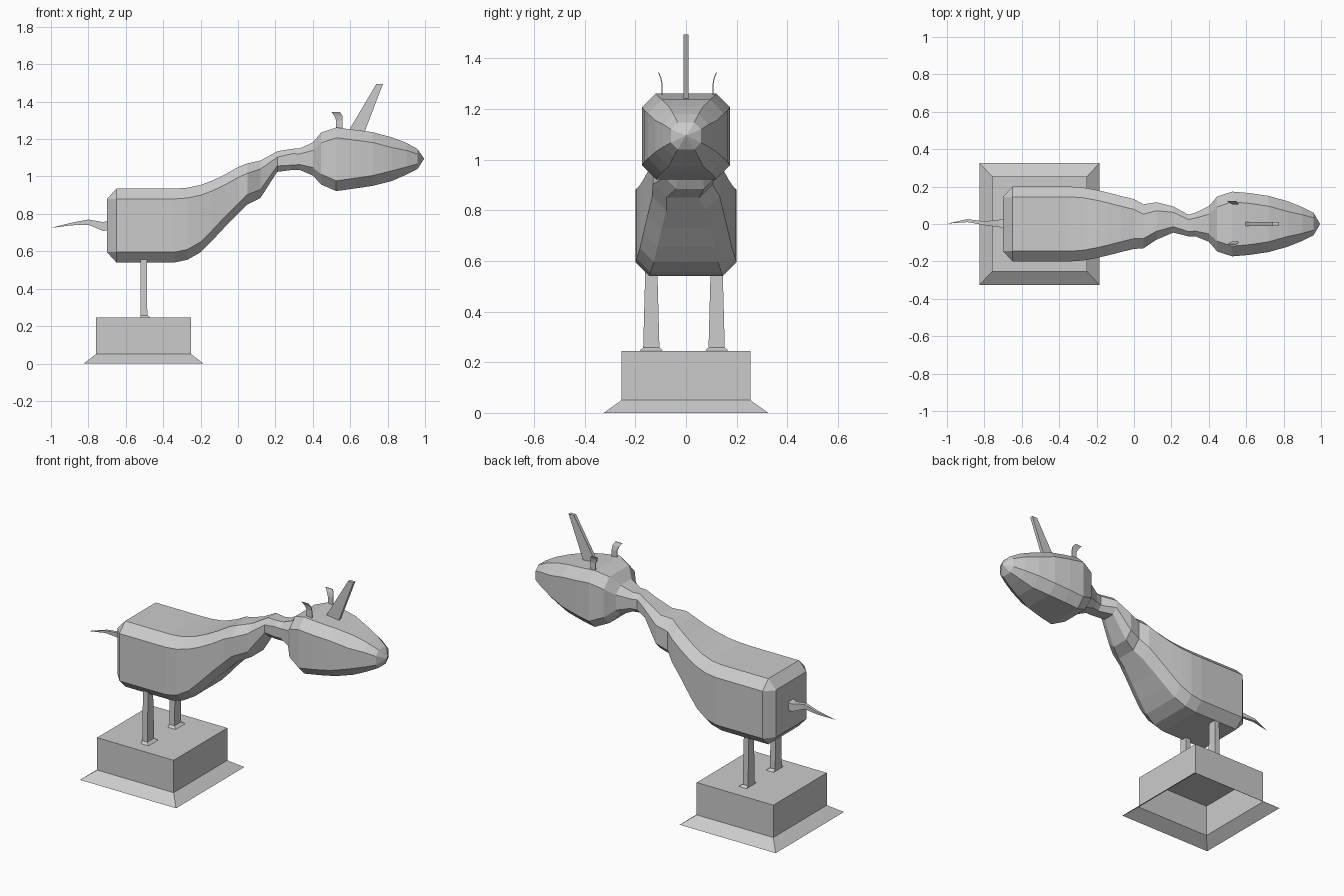
import bpy
from mathutils import Vector

if "Cube" in bpy.data.objects:
    bpy.data.objects.remove(bpy.data.objects["Cube"])


def make(name, verts, faces):
    me = bpy.data.meshes.new(name)
    me.from_pydata(verts, [], faces)
    me.update()
    ob = bpy.data.objects.new(name, me)
    bpy.context.collection.objects.link(ob)
    return ob


def loft(name, rings, tip=None, cap_start=True, cap_end=True):
    n = len(rings[0])
    verts = [p for r in rings for p in r]
    faces = []
    for k in range(len(rings) - 1):
        for i in range(n):
            j = (i + 1) % n
            faces.append((k * n + i, k * n + j, (k + 1) * n + j, (k + 1) * n + i))
    last = (len(rings) - 1) * n
    if cap_start:
        faces.append(tuple(reversed(range(n))))
    if tip:
        verts.append(tip)
        faces += [(last + i, last + (i + 1) % n, len(verts) - 1) for i in range(n)]
    elif cap_end:
        faces.append(tuple(range(last, last + n)))
    return make(name, verts, faces)


def section(x, cy, h, zb, zt, c=None):
    # chamfered rectangle facing +x
    if c is None:
        c = min(0.055, 0.45 * h, 0.4 * (zt - zb))
    cz = min(c, 0.3 * (zt - zb))
    return [(x, cy - h + c, zb), (x, cy + h - c, zb), (x, cy + h, zb + cz), (x, cy + h, zt - cz),
            (x, cy + h - c, zt), (x, cy - h + c, zt), (x, cy - h, zt - cz), (x, cy - h, zb + cz)]


def rect(x0, x1, y0, y1, z):
    return [(x0, y0, z), (x1, y0, z), (x1, y1, z), (x0, y1, z)]


# Body, neck and head: x, centre y, half width, bottom z, top z
profile = [
    (-.65, 0, .20, .54, .935), (-.34, 0, .20, .54, .935), (-.27, 0, .195, .555, .94),
    (-.20, 0, .182, .595, .955), (-.14, 0, .168, .655, .977), (-.07, 0, .15, .73, 1.01),
    (0, 0, .133, .80, 1.05), (.05, -.013, .118, .85, 1.07), (.12, .016, .10, .885, 1.085),
    (.21, .024, .07, 1.025, 1.135), (.29, -.008, .058, 1.035, 1.148), (.33, -.003, .064, 1.035, 1.15),
    (.40, 0, .095, 1.005, 1.182), (.445, 0, .147, .957, 1.235), (.525, 0, .173, .922, 1.262),
    (.62, 0, .165, .935, 1.25), (.72, 0, .15, .95, 1.237), (.82, 0, .122, .975, 1.21),
    (.90, 0, .09, 1.01, 1.18), (.96, 0, .06, 1.04, 1.147),
]
rings = [section(-.70, 0, .145, .595, .88, 0.002)] + [section(*p) for p in profile]
loft("body_and_head", rings, tip=(.995, 0, 1.095))

# Tail: tapering kinked spike
tail = []
for x, y, z, ry, rz in [(-.69, 0, .74, .028, .025), (-.72, .003, .732, .02, .024),
                        (-.80, .004, .756, .01, .014), (-.89, .018, .746, .008, .007)]:
    tail.append([(x, y - ry, z - rz), (x, y + ry, z - rz), (x, y + ry, z + rz), (x, y - ry, z + rz)])
loft("tail", [list(reversed(r)) for r in reversed(tail)][::-1] and tail[:], tip=(-1.0, .002, .725))

# Horn: flat tapered bar
horn = [[(.58, -.01, 1.225), (.67, -.01, 1.22), (.67, .01, 1.22), (.58, .01, 1.225)],
        [(.74, -.01, 1.495), (.775, -.01, 1.495), (.775, .01, 1.495), (.74, .01, 1.495)]]
loft("horn", horn)

# Ears: thin plates curling back and outwards
for s, y, n in [(-1, .093, "right"), (1, .105, "left")]:
    ear = []
    for x0, x1, dy, z in [(.525, .56, 0, 1.24), (.525, .56, 0, 1.30), (.515, .558, .005, 1.325),
                          (.50, .545, .014, 1.345)]:
        a, b = sorted((s * (y + dy), s * (y + dy + .004)))
        ear.append(rect(x0, x1, a, b, z))
    loft(n + "_ear", ear)

# Legs with thin flared feet
for cy, n in [(-.137, "right"), (.121, "left")]:
    leg = [rect(-.52, -.468, cy - .046, cy + .046, .246), rect(-.52, -.485, cy - .032, cy + .032, .258),
           rect(-.52, -.487, cy - .024, cy + .024, .56)]
    loft(n + "_leg", leg)

# Base: open-bottomed box with flared skirt
base = [rect(-.825, -.185, -.325, .325, 0), rect(-.76, -.25, -.255, .255, .05),
        rect(-.76, -.25, -.255, .255, .245)]
loft("base", base, cap_start=False)

# Tail winding points outwards
tail_mesh = bpy.data.objects["tail"].data
tail_mesh.flip_normals()
